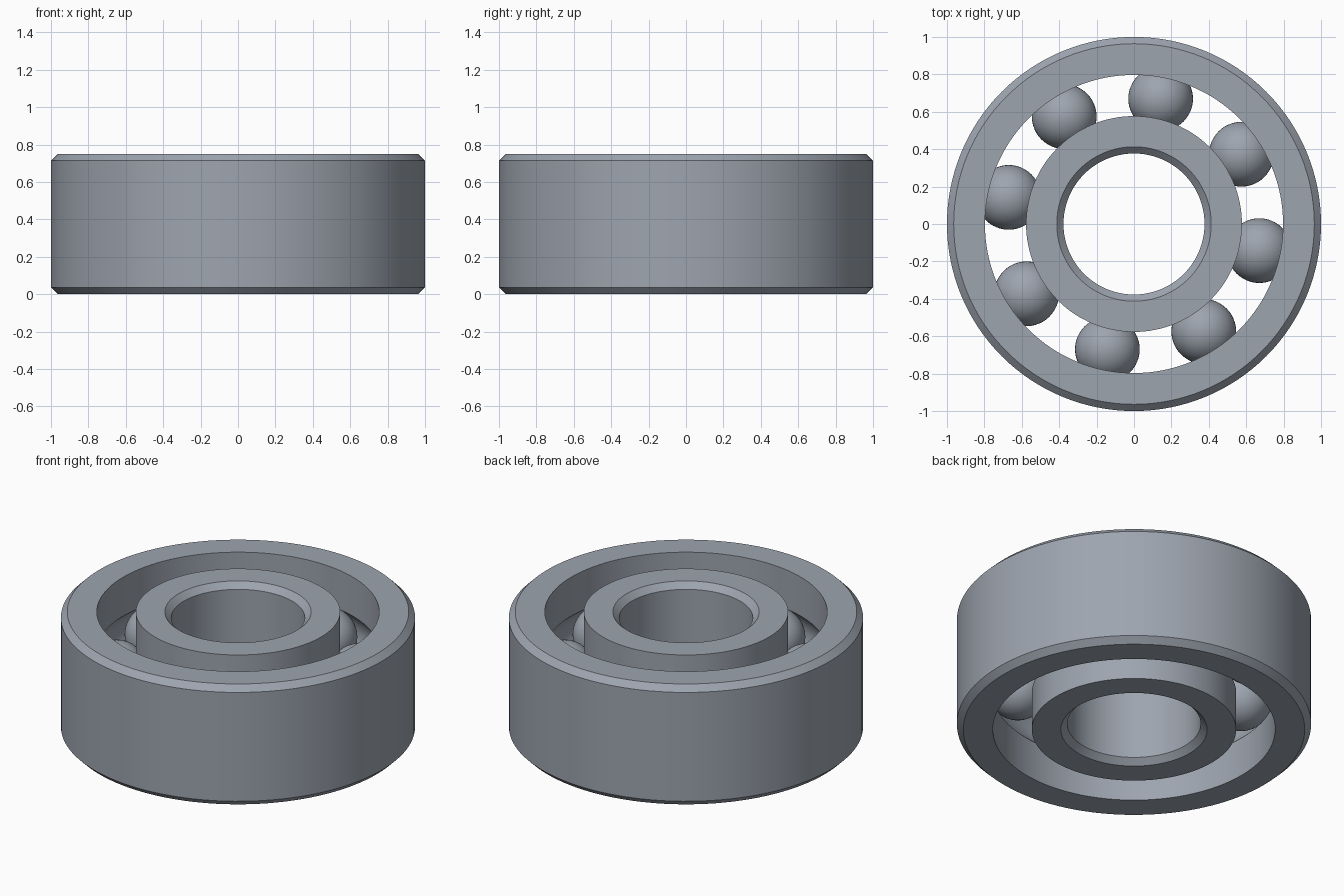
import bpy
import bmesh
from math import pi, sin, cos, asin, acos, radians
from mathutils import Vector

cube = bpy.data.objects.get("Cube")
if cube:
    bpy.data.objects.remove(cube, do_unlink=True)

HEIGHT = 0.75
MID = HEIGHT / 2
CHAMFER = 0.036
PITCH = 0.685       # radius of the circle of ball centres
BALL = 0.173
BALL_COUNT = 8
SEGMENTS = 128

steel = bpy.data.materials.new("steel_grey")
colour = (0.34, 0.375, 0.43, 1)
steel.diffuse_color = colour
steel.use_nodes = True
steel.node_tree.nodes["Principled BSDF"].inputs["Base Color"].default_value = colour


def finish(name, bm, location=(0, 0, 0)):
    """Turn a bmesh into a smooth-shaded steel object with crisp edges."""
    mesh = bpy.data.meshes.new(name)
    bm.to_mesh(mesh)
    bm.free()
    mesh.materials.append(steel)
    obj = bpy.data.objects.new(name, mesh)
    obj.location = location
    bpy.context.collection.objects.link(obj)
    bpy.ops.object.select_all(action="DESELECT")
    obj.select_set(True)
    bpy.context.view_layer.objects.active = obj
    bpy.ops.object.shade_smooth_by_angle(angle=radians(30))
    return obj


def ring(name, plain, grooved):
    """Revolve a ring: chamfered wall at 'plain', ball groove in wall at 'grooved'."""
    side = 1 if grooved > plain else -1
    inset = plain + side * CHAMFER
    profile = [(grooved, 0), (inset, 0), (plain, CHAMFER),
               (plain, HEIGHT - CHAMFER), (inset, HEIGHT), (grooved, HEIGHT)]
    # Groove arc from its top edge down to its bottom edge
    half = acos(abs(grooved - PITCH) / BALL)
    steps = 14
    for i in range(steps + 1):
        a = half - 2 * half * i / steps
        profile.append((PITCH - side * BALL * cos(a), MID + BALL * sin(a)))

    bm = bmesh.new()
    verts = [bm.verts.new((r, 0, z)) for r, z in profile]
    edges = [bm.edges.new((v, verts[(i + 1) % len(verts)]))
             for i, v in enumerate(verts)]
    bmesh.ops.spin(bm, geom=verts + edges, cent=(0, 0, 0), axis=(0, 0, 1),
                   angle=2 * pi, steps=SEGMENTS)
    bmesh.ops.remove_doubles(bm, verts=bm.verts[:], dist=0.0001)
    bmesh.ops.recalc_face_normals(bm, faces=bm.faces[:])
    return finish(name, bm)


# Outer and inner races
ring("outer_race", 1.0, 0.797)
ring("inner_race", 0.377, 0.577)

# Balls evenly spaced around the groove
for i in range(BALL_COUNT):
    a = radians(33) + 2 * pi * i / BALL_COUNT
    bm = bmesh.new()
    bmesh.ops.create_uvsphere(bm, u_segments=48, v_segments=24, radius=BALL)
    finish(f"ball_{i + 1}", bm, Vector((PITCH * cos(a), PITCH * sin(a), MID)))
